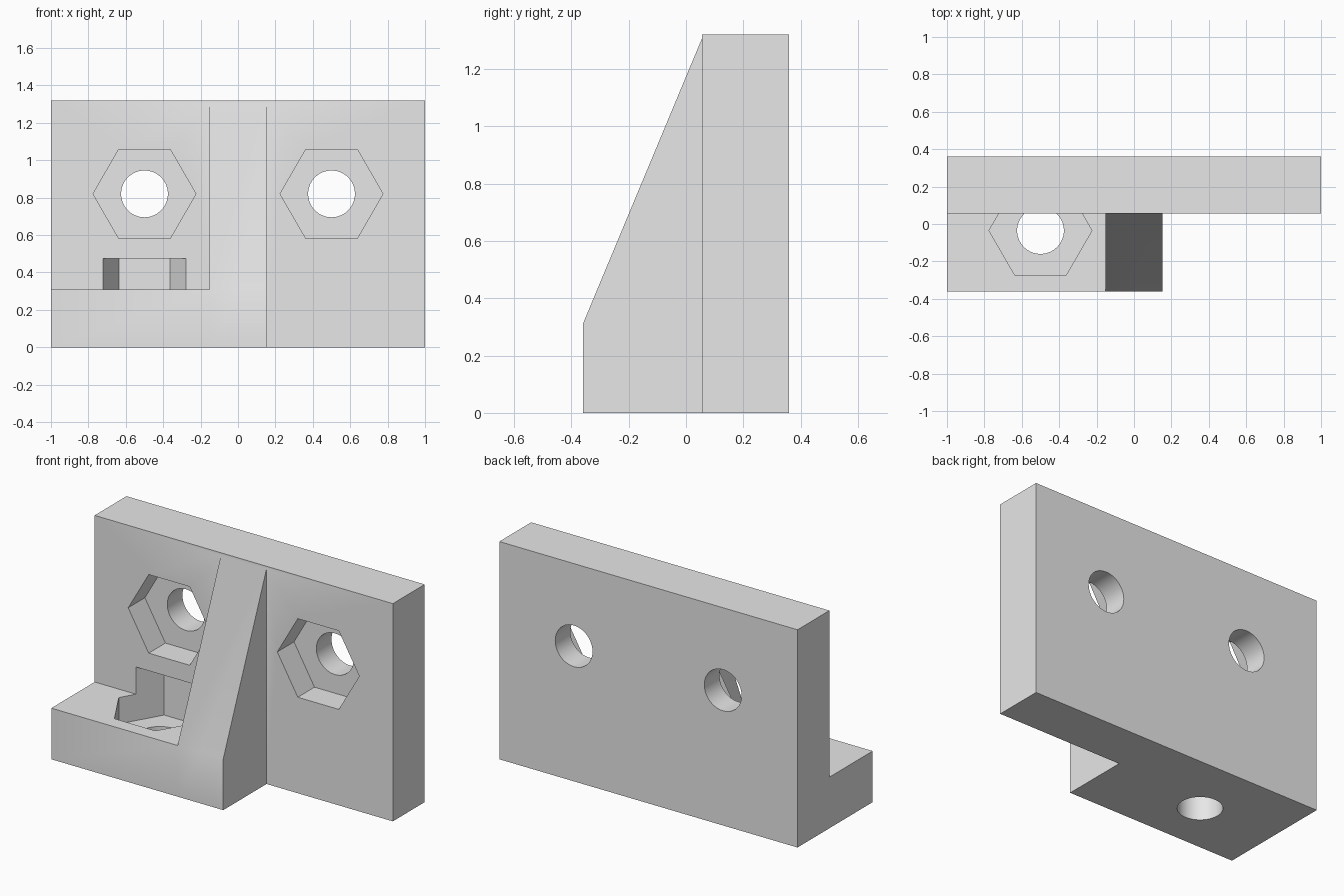
import bpy
import bmesh
from math import cos, sin, pi, radians

old = bpy.data.objects.get("Cube")
if old:
    bpy.data.objects.remove(old, do_unlink=True)

# One plain grey for the whole bracket
grey = bpy.data.materials.new("plain_grey")
grey.use_nodes = True
grey.diffuse_color = (0.8, 0.8, 0.8, 1)
grey.node_tree.nodes["Principled BSDF"].inputs["Base Color"].default_value = (0.8, 0.8, 0.8, 1)

PLACE = {
    "x": lambda u, v, w: (w, u, v),
    "y": lambda u, v, w: (u, w, v),
    "z": lambda u, v, w: (u, v, w),
}


def prism(name, axis, points, low, high):
    """Extrude a 2D outline along an axis from low to high."""
    place = PLACE[axis]
    bm = bmesh.new()
    rings = [[bm.verts.new(place(u, v, w)) for u, v in points] for w in (low, high)]
    for ring in rings:
        bm.faces.new(ring)
    n = len(points)
    for i in range(n):
        j = (i + 1) % n
        bm.faces.new((rings[0][i], rings[0][j], rings[1][j], rings[1][i]))
    bmesh.ops.recalc_face_normals(bm, faces=bm.faces)
    mesh = bpy.data.meshes.new(name)
    bm.to_mesh(mesh)
    bm.free()
    mesh.materials.append(grey)
    obj = bpy.data.objects.new(name, mesh)
    bpy.context.collection.objects.link(obj)
    return obj


def rect(u0, u1, v0, v1):
    return [(u0, v0), (u1, v0), (u1, v1), (u0, v1)]


def polygon(u, v, radius, sides):
    return [(u + radius * cos(2 * pi * i / sides), v + radius * sin(2 * pi * i / sides))
            for i in range(sides)]


def combine(target, other, operation):
    """Boolean the other object into the target, then discard it."""
    mod = target.modifiers.new(operation.lower(), "BOOLEAN")
    mod.operation = operation
    mod.solver = "EXACT"
    mod.object = other
    bpy.context.view_layer.objects.active = target
    bpy.ops.object.modifier_apply(modifier=mod.name)
    bpy.data.objects.remove(other, do_unlink=True)


FRONT, WALL, BACK = -0.36, 0.055, 0.36
HEIGHT, FOOT_TOP, INSIDE = 1.32, 0.31, 0.28
NUT, BOLT, DEPTH = 0.275, 0.125, 0.16

# Upright wall plate, foot on the right half, and sloping rib
bracket = prism("bracket", "z", rect(-1, 1, WALL, BACK), 0, HEIGHT)
foot = prism("foot", "z", rect(-1, 0, FRONT, INSIDE), 0, FOOT_TOP)
rib = prism("rib", "x", [(FRONT, 0), (FRONT, FOOT_TOP), (WALL, 1.305),
                         (INSIDE, 1.305), (INSIDE, 0)], -0.153, 0.153)
combine(rib, foot, "UNION")
combine(bracket, rib, "UNION")

# Hexagonal nut pockets and bolt holes through the wall
for x in (-0.5, 0.5):
    combine(bracket, prism("wall_nut_pocket", "y", polygon(x, 0.82, NUT, 6),
                           WALL - DEPTH, WALL + DEPTH), "DIFFERENCE")
    combine(bracket, prism("wall_bolt_hole", "y", polygon(x, 0.82, BOLT, 64),
                           WALL, BACK + 0.1), "DIFFERENCE")

# Nut pocket in the foot, notched into the wall, with its bolt hole
combine(bracket, prism("foot_nut_pocket", "z", polygon(-0.5, -0.035, NUT, 6),
                       FOOT_TOP - DEPTH, FOOT_TOP + DEPTH + 0.005), "DIFFERENCE")
combine(bracket, prism("foot_bolt_hole", "z", polygon(-0.5, -0.035, BOLT, 64),
                       -0.1, FOOT_TOP), "DIFFERENCE")

# Smooth hole walls, crisp edges elsewhere
bpy.ops.object.select_all(action="DESELECT")
bracket.select_set(True)
bpy.context.view_layer.objects.active = bracket
bpy.ops.object.shade_smooth_by_angle(angle=radians(30))
